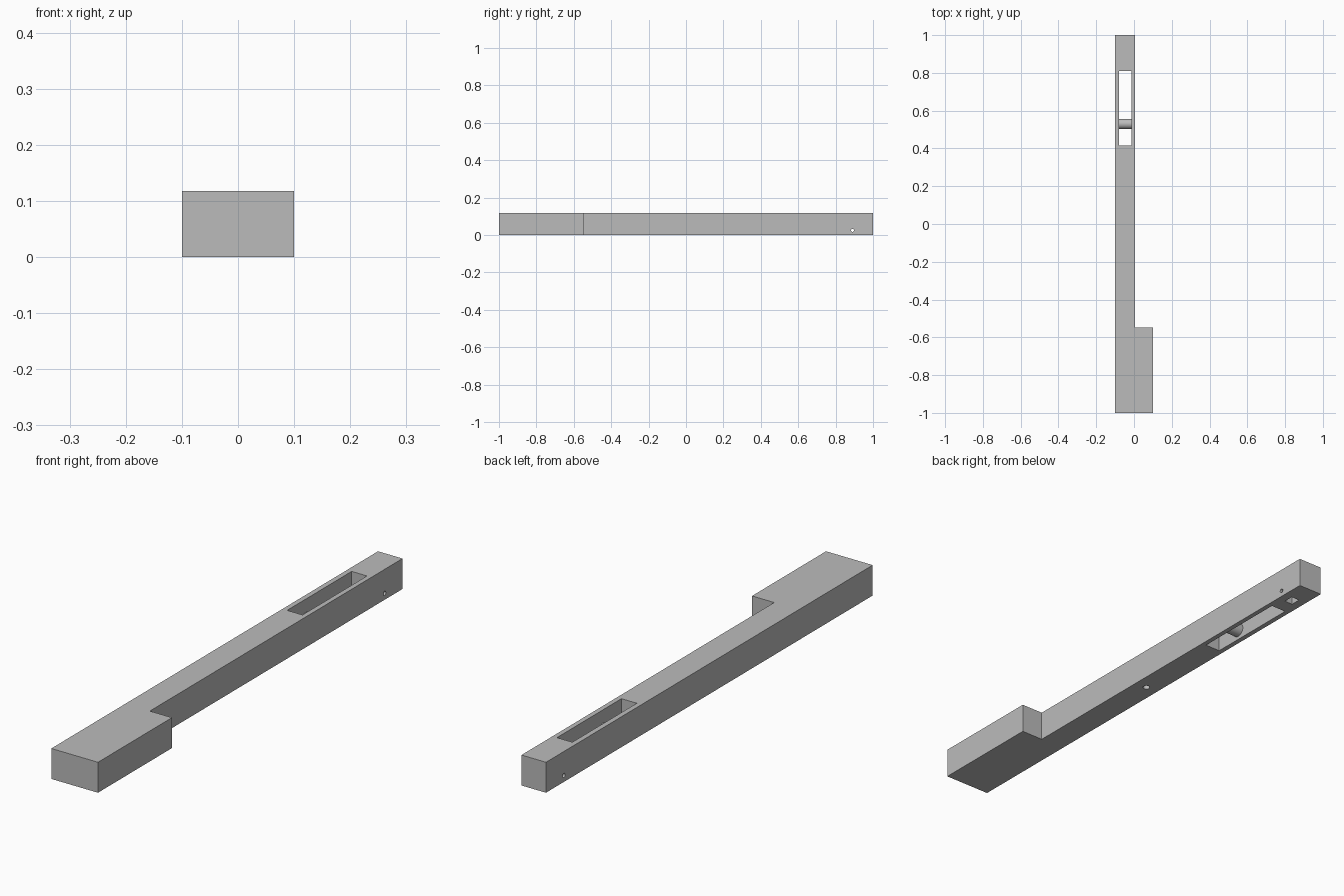
import bpy, bmesh, math
from mathutils import Matrix, Vector

cube = bpy.data.objects.get("Cube")
if cube:
    bpy.data.objects.remove(cube, do_unlink=True)

HEIGHT = 0.118
BAR_X = -0.047   # centre line of the long bar

grey = bpy.data.materials.new("plain_grey")
grey.use_nodes = True
grey.diffuse_color = (0.5, 0.5, 0.5, 1)
grey.node_tree.nodes["Principled BSDF"].inputs["Base Color"].default_value = (0.5, 0.5, 0.5, 1)


def add_object(name, bm):
    mesh = bpy.data.meshes.new(name)
    bmesh.ops.recalc_face_normals(bm, faces=bm.faces[:])
    bm.to_mesh(mesh)
    bm.free()
    mesh.materials.append(grey)
    obj = bpy.data.objects.new(name, mesh)
    bpy.context.collection.objects.link(obj)
    return obj


def box(name, low, high):
    low, high = Vector(low), Vector(high)
    bm = bmesh.new()
    bmesh.ops.create_cube(bm, size=1, matrix=Matrix.Translation((low + high) / 2)
                          @ Matrix.Diagonal((*(high - low), 1)))
    return add_object(name, bm)


def cylinder(name, centre, radius, length, axis="Z", sides=24):
    turn = Matrix.Rotation(math.pi / 2, 4, "Y") if axis == "X" else Matrix.Identity(4)
    bm = bmesh.new()
    bmesh.ops.create_cone(bm, cap_ends=True, segments=sides, radius1=radius, radius2=radius,
                          depth=length, matrix=Matrix.Translation(centre) @ turn)
    return add_object(name, bm)


def smooth(obj):
    bpy.ops.object.select_all(action="DESELECT")
    obj.select_set(True)
    bpy.context.view_layer.objects.active = obj
    bpy.ops.object.shade_smooth_by_angle(angle=math.radians(35))


# Long bar with a wider block at the front, drawn as one outline
bm = bmesh.new()
outline = [(-0.1, -1), (0.1, -1), (0.1, -0.547), (0.005, -0.547), (0.005, 1), (-0.1, 1)]
base = bm.faces.new([bm.verts.new((x, y, 0)) for x, y in outline])
raised = bmesh.ops.extrude_face_region(bm, geom=[base])["geom"]
bmesh.ops.translate(bm, vec=(0, 0, HEIGHT),
                    verts=[v for v in raised if isinstance(v, bmesh.types.BMVert)])
bar = add_object("bar", bm)

# Slot, underside pocket, underside hole and cross hole
cutters = [
    box("slot_cutter", (-0.08, 0.415, -0.1), (-0.014, 0.81, 0.2)),
    box("pocket_cutter", (-0.065, 0.87, -0.1), (-0.029, 0.911, 0.05)),
    cylinder("underside_hole_cutter", (BAR_X, 0.018, 0), 0.013, 0.1),
    cylinder("cross_hole_cutter", (BAR_X, 0.89, 0.025), 0.008, 0.2, "X"),
]
bpy.context.view_layer.objects.active = bar
for cutter in cutters:
    cutter.hide_render = True
    mod = bar.modifiers.new(cutter.name, "BOOLEAN")
    mod.operation = "DIFFERENCE"
    mod.solver = "EXACT"
    mod.object = cutter
    bpy.ops.object.modifier_apply(modifier=mod.name)
    bpy.data.objects.remove(cutter, do_unlink=True)
smooth(bar)

# Round pin across the slot
smooth(cylinder("slot_pin", (BAR_X, 0.53, 0.04), 0.027, 0.068, "X", 32))
